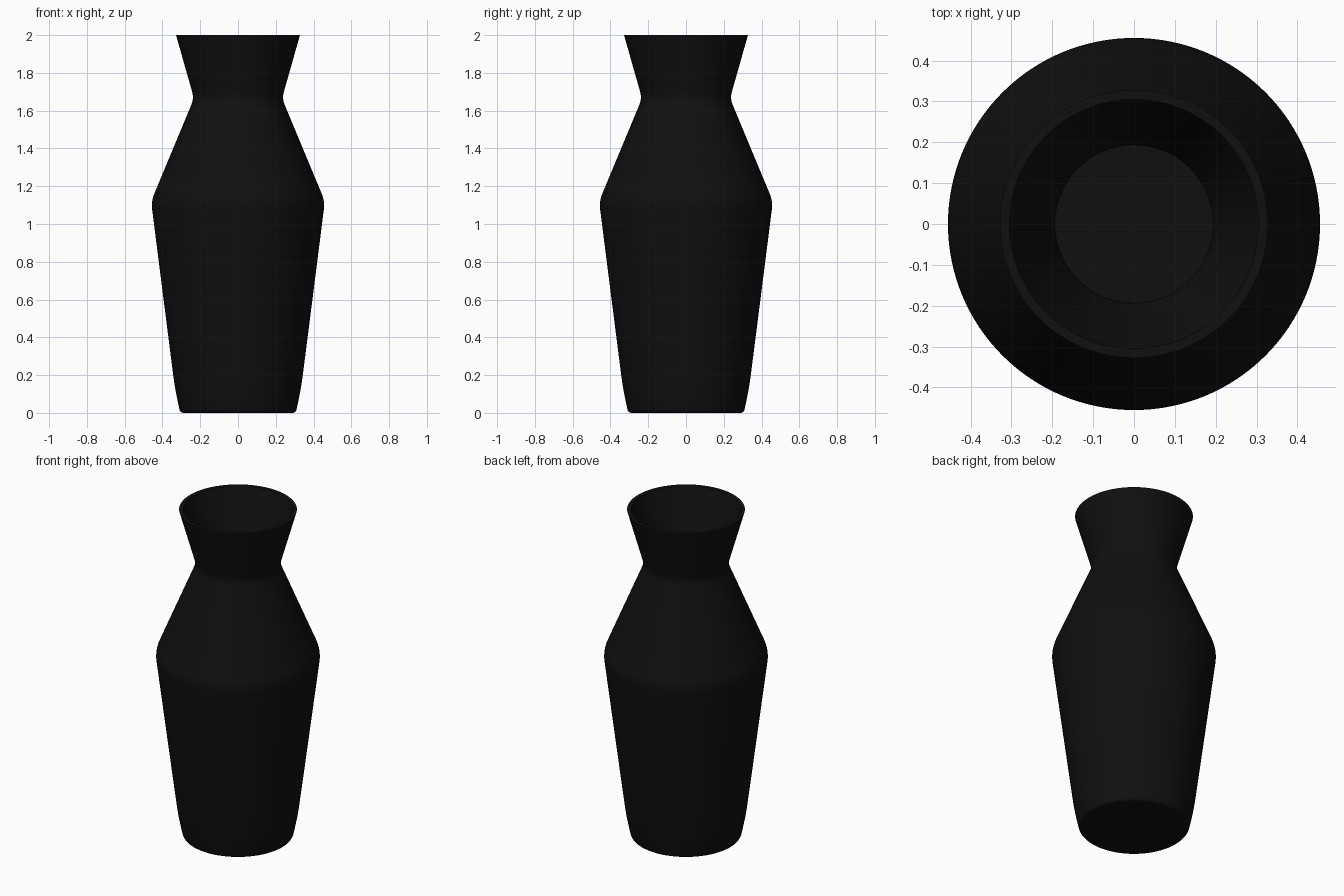
import bpy, bmesh, math
from mathutils import Vector

if "Cube" in bpy.data.objects:
    bpy.data.objects.remove(bpy.data.objects["Cube"])

# Profile corners: radius, height, rounding distance
OUTER = [(0.28, 0.0, 0), (0.306, 0.0, 0.02), (0.334, 0.13, 0.07), (0.366, 0.38, 0.12),
         (0.460, 1.12, 0.045), (0.233, 1.665, 0.035), (0.328, 2.0, 0)]
INNER = [(0.305, 2.0, 0), (0.187, 1.665, 0.035), (0.408, 1.115, 0.045),
         (0.318, 0.38, 0.12), (0.284, 0.12, 0.06), (0.262, 0.05, 0.025), (0.0, 0.05, 0)]


def rounded(corners, steps=6):
    """Replace each corner with a short curved run of points."""
    out = []
    for i, (r, z, d) in enumerate(corners):
        p = Vector((r, 0, z))
        if d == 0:
            out.append(p)
            continue
        before = Vector((corners[i - 1][0], 0, corners[i - 1][1]))
        after = Vector((corners[i + 1][0], 0, corners[i + 1][1]))
        a = p + (before - p).normalized() * d
        b = p + (after - p).normalized() * d
        for k in range(steps + 1):
            t = k / steps
            out.append(a * (1 - t) ** 2 + p * 2 * t * (1 - t) + b * t * t)
    return out


def lathe(name, points, sides=128):
    bm = bmesh.new()
    verts = [bm.verts.new(p) for p in points]
    edges = [bm.edges.new(pair) for pair in zip(verts, verts[1:])]
    bmesh.ops.spin(bm, geom=verts + edges, cent=(0, 0, 0), axis=(0, 0, 1),
                   angle=math.tau, steps=sides, use_duplicate=False)
    bmesh.ops.remove_doubles(bm, verts=bm.verts, dist=0.0003)
    bmesh.ops.recalc_face_normals(bm, faces=bm.faces)
    mesh = bpy.data.meshes.new(name)
    bm.to_mesh(mesh)
    bm.free()
    obj = bpy.data.objects.new(name, mesh)
    bpy.context.collection.objects.link(obj)
    return obj


# Hollow vase: underside, outer wall, lip, inner wall and floor in one profile
vase = lathe("vase", [Vector((0, 0, 0))] + rounded(OUTER) + rounded(INNER))

# Black glaze
glaze = bpy.data.materials.new("black_glaze")
glaze.diffuse_color = (0.005, 0.005, 0.005, 1)
glaze.use_nodes = True
glaze.node_tree.nodes["Principled BSDF"].inputs["Base Color"].default_value = glaze.diffuse_color
vase.data.materials.append(glaze)

bpy.context.view_layer.objects.active = vase
vase.select_set(True)
bpy.ops.object.shade_smooth_by_angle(angle=math.radians(40))
